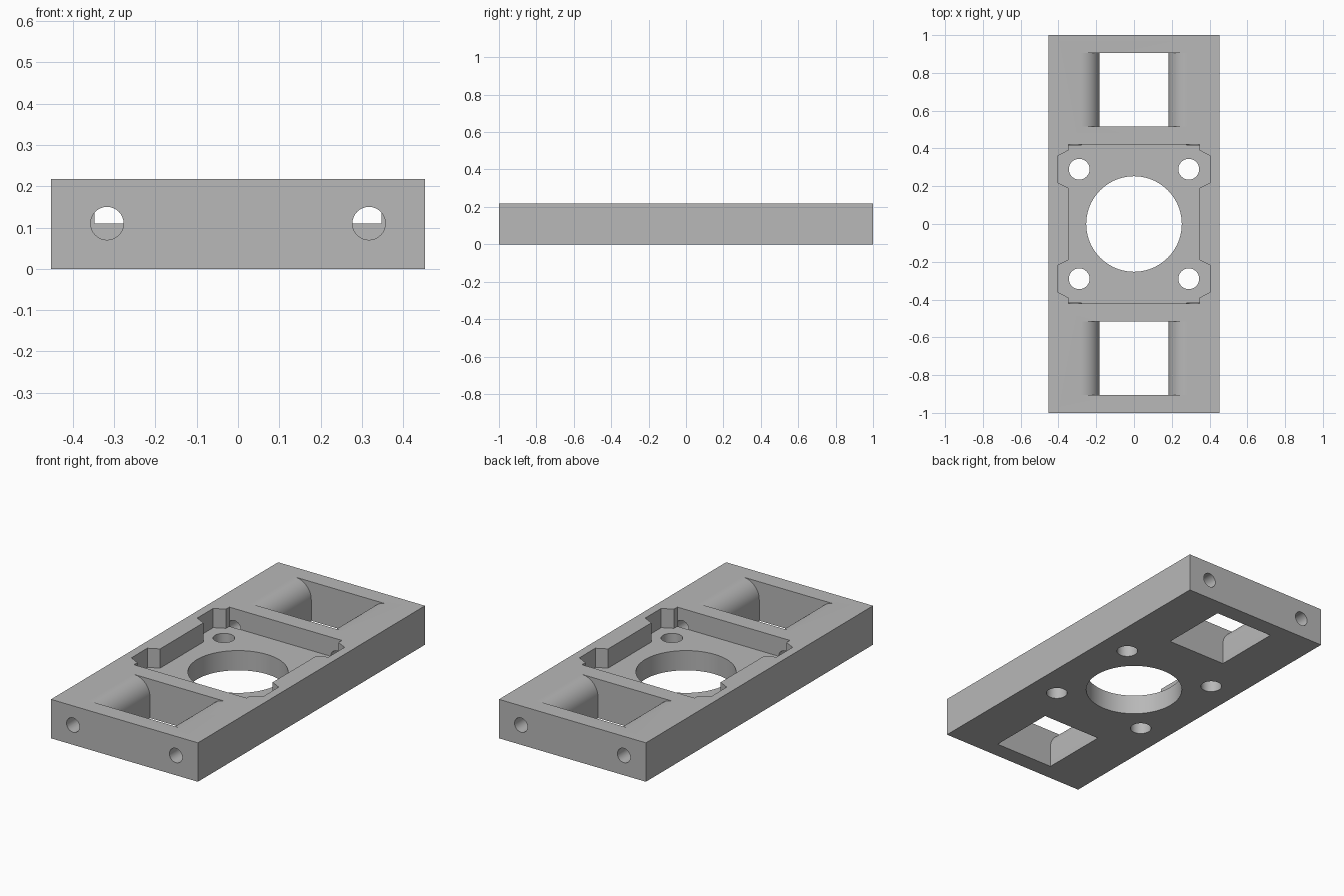
import bpy, bmesh
from math import pi, sin, cos
from mathutils import Vector

if "Cube" in bpy.data.objects:
    bpy.data.objects.remove(bpy.data.objects["Cube"], do_unlink=True)

W, L, H = 0.453, 1.0, 0.217      # half width, half length, thickness
FLOOR = 0.11                     # pocket floor height

grey = bpy.data.materials.new("plain grey")
grey.use_nodes = True
colour = (0.48, 0.48, 0.48, 1)
grey.diffuse_color = colour
grey.node_tree.nodes["Principled BSDF"].inputs["Base Color"].default_value = colour


def prism(name, profile, axis, start, end):
    """Extrude a closed 2D profile along z (profile in xy) or y (profile in xz)."""
    bm = bmesh.new()
    place = (lambda u, v: (u, v, start)) if axis == "z" else (lambda u, v: (u, start, v))
    face = bm.faces.new([bm.verts.new(place(u, v)) for u, v in profile])
    shift = Vector((0, 0, end - start)) if axis == "z" else Vector((0, end - start, 0))
    out = bmesh.ops.extrude_face_region(bm, geom=[face])
    moved = [v for v in out["geom"] if isinstance(v, bmesh.types.BMVert)]
    bmesh.ops.translate(bm, verts=moved, vec=shift)
    bmesh.ops.recalc_face_normals(bm, faces=bm.faces)
    mesh = bpy.data.meshes.new(name)
    bm.to_mesh(mesh)
    bm.free()
    mesh.materials.append(grey)
    ob = bpy.data.objects.new(name, mesh)
    bpy.context.collection.objects.link(ob)
    return ob


def circle(x, y, r, n):
    return [(x + r * cos(2 * pi * i / n), y + r * sin(2 * pi * i / n)) for i in range(n)]


def mirrored(half):
    """Close a half profile by mirroring it across the vertical axis."""
    return half + [(-u, v) for u, v in reversed(half)]


# main plate
plate = prism("mounting_plate", [(-W, -L), (W, -L), (W, L), (-W, L)], "z", 0, H)
cutters = []

# pocket with chamfered ears at the four corners
quarter = [(0.347, 0.42), (0.347, 0.39), (0.405, 0.36), (0.405, 0.22), (0.347, 0.19)]
half = quarter + [(x, -y) for x, y in reversed(quarter)]
cutters.append(prism("pocket_cutter", mirrored(half), "z", FLOOR, H + 0.1))

# centre opening and four bolt holes
cutters.append(prism("centre_cutter", circle(0, 0, 0.253, 72), "z", -0.1, H + 0.1))
for sx in (-1, 1):
    for sy in (-1, 1):
        cutters.append(prism("bolt_cutter", circle(sx * 0.29, sy * 0.29, 0.055, 32),
                             "z", -0.1, H + 0.1))
        # long bores from the end faces into the pocket
        cutters.append(prism("bore_cutter", circle(sx * 0.317, FLOOR, 0.04, 32),
                             "y", sy * 1.1, sy * 0.4195))

# end windows whose side walls roll over into the top face
x0, r, steps = 0.182, 0.1, 14
roll = [(x0 + r - r * cos(a), H - r + r * sin(a))
        for a in (i * pi / 2 / steps for i in range(steps + 1))]
window = mirrored([(x0, -0.1)] + roll + [(x0 + r, H + 0.1)])
for s in (-1, 1):
    cutters.append(prism("window_cutter", window, "y", s * 0.515, s * 0.905))

# cut everything, then bake the result and drop the helpers
for cutter in cutters:
    cutter.hide_render = True
    mod = plate.modifiers.new(cutter.name, "BOOLEAN")
    mod.operation = "DIFFERENCE"
    mod.solver = "EXACT"
    mod.object = cutter
bpy.context.view_layer.update()
baked = bpy.data.meshes.new_from_object(plate.evaluated_get(bpy.context.evaluated_depsgraph_get()))
plate.modifiers.clear()
plate.data = baked
baked.materials.clear()
baked.materials.append(grey)
for poly in baked.polygons:
    poly.material_index = 0
for cutter in cutters:
    bpy.data.objects.remove(cutter, do_unlink=True)

# smooth bores and rolls, crisp machined edges
bpy.ops.object.select_all(action="DESELECT")
plate.select_set(True)
bpy.context.view_layer.objects.active = plate
bpy.ops.object.shade_smooth_by_angle(angle=0.5)
